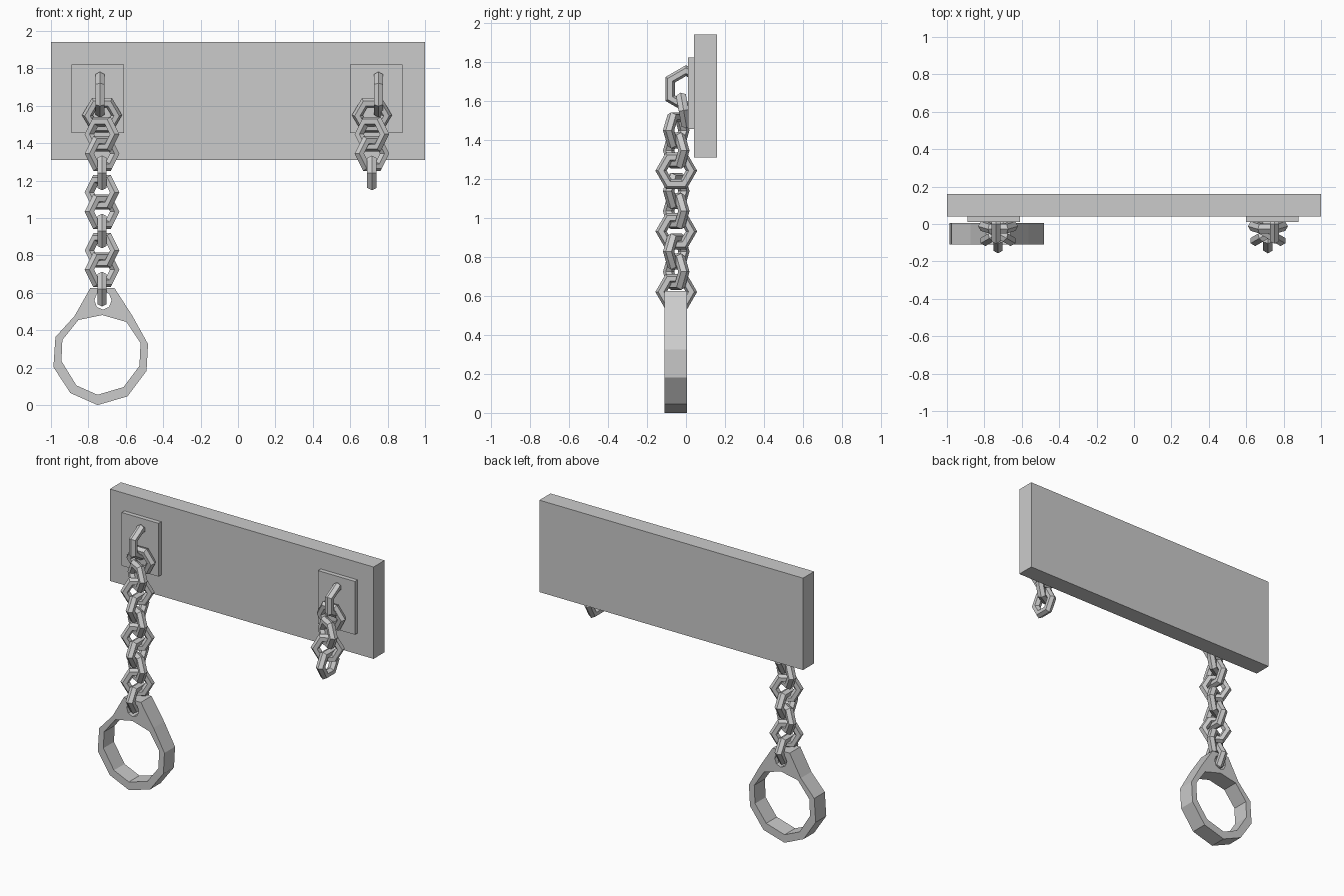
import bpy
from math import pi, radians, sin, cos

if "Cube" in bpy.data.objects:
    bpy.data.objects.remove(bpy.data.objects["Cube"])


def box(name, x0, x1, y0, y1, z0, z1):
    bpy.ops.mesh.primitive_cube_add(size=1, location=((x0 + x1) / 2, (y0 + y1) / 2, (z0 + z1) / 2))
    o = bpy.context.object
    o.name = name
    o.scale = (x1 - x0, y1 - y0, z1 - z0)
    return o


def link(name, loc, rot, major=0.078, minor=0.029):
    bpy.ops.mesh.primitive_torus_add(location=loc, rotation=rot, major_segments=6,
                                     minor_segments=6, major_radius=major, minor_radius=minor)
    bpy.context.object.name = name


# wall board
box("wall_board", -1, 1, 0.04, 0.16, 1.31, 1.94)


# mounting plate, staple and chain for each side
def chain(side, plate_x, staple_x, chain_x, count):
    box(side + "_plate", plate_x - 0.14, plate_x + 0.14, 0.01, 0.04, 1.455, 1.82)
    link(side + "_staple", (staple_x, 0, 1.66), (0, pi / 2, 0), 0.094, 0.028)
    link(side + "_top_link", (chain_x, -0.012, 1.55), (pi / 2 + 0.17, 0, 0))
    for i in range(count):
        # each link turns 60 degrees from the one above
        angle = radians(150 + 240 * i) if i == 0 else radians(150 + 60 * i)
        link(f"{side}_link_{i + 1}", (chain_x, -0.05, 1.448 - 0.1035 * i), (pi / 2, 0, angle))


chain("left", -0.75, -0.738, -0.727, 9)
chain("right", 0.74, 0.751, 0.716, 3)

# shackle ring: outline, cuff opening and chain eye, extruded
outer = [(-.79, .625), (-.66, .625), (-.564, .476), (-.481, .326), (-.489, .182), (-.591, .046),
         (-.751, 0), (-.896, .064), (-.987, .203), (-.976, .364), (-.874, .476)]
opening = [(-.725, .481), (-.596, .444), (-.521, .332), (-.527, .209), (-.612, .096),
           (-.751, .055), (-.864, .105), (-.944, .235), (-.939, .348), (-.853, .455)]
eye = [(-.722 + .046 * cos(2 * pi * k / 8), .56 + .05 * sin(2 * pi * k / 8)) for k in range(8)]
curve = bpy.data.curves.new("shackle_ring", 'CURVE')
curve.dimensions = '2D'
curve.fill_mode = 'BOTH'
curve.extrude = 0.0575
for loop in (outer, opening, eye):
    s = curve.splines.new('POLY')
    s.points.add(len(loop) - 1)
    for p, (x, z) in zip(s.points, loop):
        p.co = (x, z, 0, 1)
    s.use_cyclic_u = True
ring = bpy.data.objects.new("shackle_ring", curve)
bpy.context.collection.objects.link(ring)
ring.rotation_euler = (pi / 2, 0, 0)
ring.location = (0, -0.0525, 0)
bpy.ops.object.select_all(action='DESELECT')
ring.select_set(True)
bpy.context.view_layer.objects.active = ring
bpy.ops.object.convert(target='MESH')
bpy.ops.object.shade_flat()
